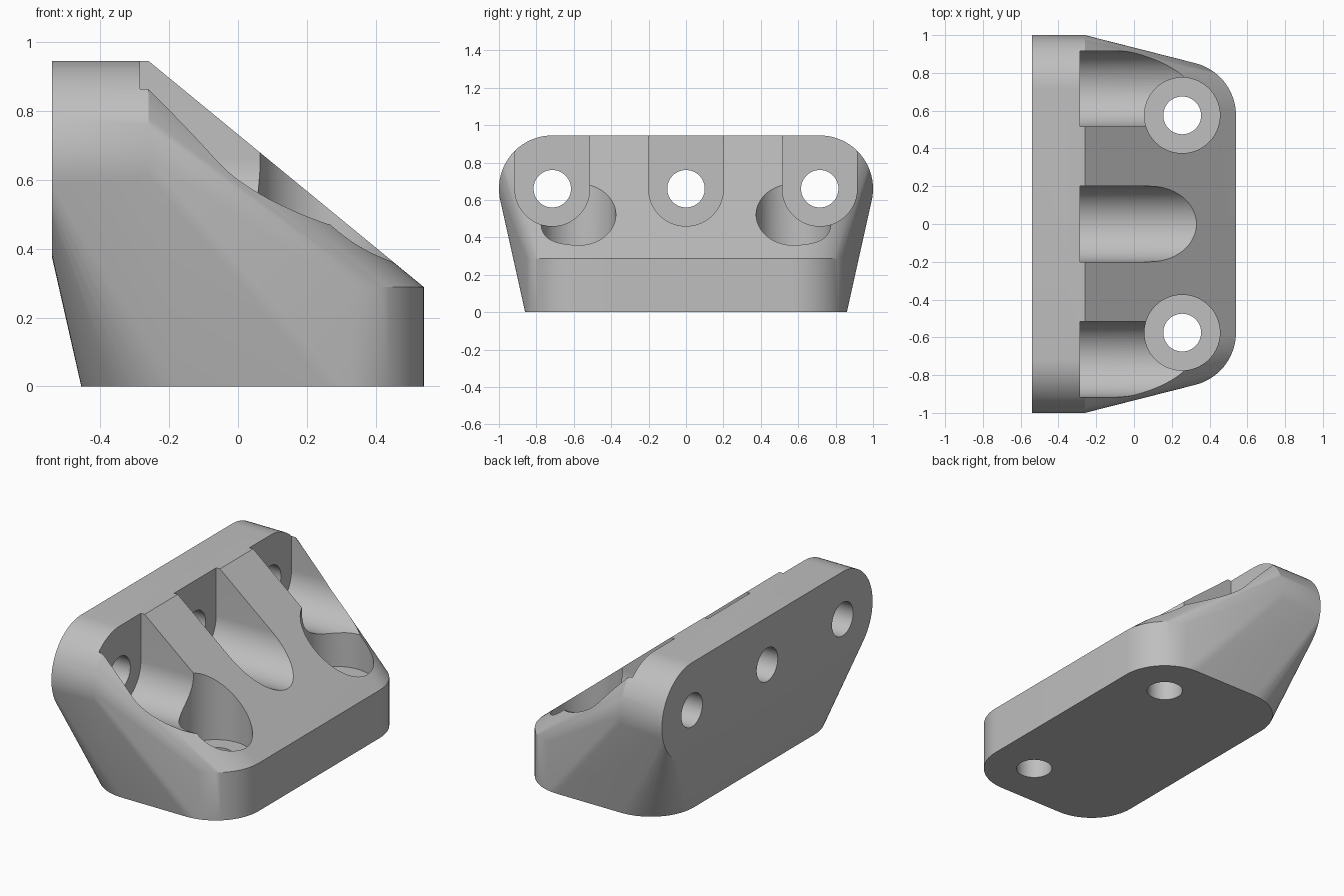
import bpy, bmesh
from math import sin, cos, pi, radians
from mathutils import Vector

cube = bpy.data.objects.get("Cube")
if cube:
    bpy.data.objects.remove(cube, do_unlink=True)

SEG = 72
CORNER, BORE, HOLE = 0.285, 0.2, 0.1
WALL_Y, WALL_Z = 0.715, 0.66       # outer bolt axes in the upright flange
BASE_X, BASE_Y = 0.255, 0.575      # bolt axes in the base flange

grey = bpy.data.materials.new("plain_grey")
grey.use_nodes = True
grey.diffuse_color = (0.52, 0.52, 0.52, 1)
grey.node_tree.nodes["Principled BSDF"].inputs["Base Color"].default_value = grey.diffuse_color


def ring(centre, radius, axis):
    """Circle of points around the x or z axis."""
    pts = []
    for i in range(SEG):
        a = 2 * pi * i / SEG
        u, v = radius * cos(a), radius * sin(a)
        pts.append(Vector(centre) + Vector((0, u, v) if axis == "X" else (u, v, 0)))
    return pts


def hull(name, points):
    """Convex solid wrapped around the points."""
    bm = bmesh.new()
    for p in points:
        bm.verts.new(p)
    bmesh.ops.remove_doubles(bm, verts=bm.verts, dist=1e-5)
    res = bmesh.ops.convex_hull(bm, input=bm.verts)
    spare = {g for g in res["geom_interior"] + res["geom_unused"]
             if isinstance(g, bmesh.types.BMVert)}
    bmesh.ops.delete(bm, geom=list(spare), context="VERTS")
    bmesh.ops.dissolve_limit(bm, angle_limit=radians(0.05), verts=bm.verts, edges=bm.edges)
    bmesh.ops.recalc_face_normals(bm, faces=bm.faces)
    me = bpy.data.meshes.new(name)
    bm.to_mesh(me)
    bm.free()
    me.materials.append(grey)
    obj = bpy.data.objects.new(name, me)
    bpy.context.collection.objects.link(obj)
    return obj


# Body: rounded upright flange blended into a rounded base flange
points = []
for s in (-1, 1):
    for x in (-0.54, -0.26):
        points += ring((x, s * WALL_Y, WALL_Z), CORNER, "X")
    for z in (0, 0.288):
        points += ring((BASE_X, s * BASE_Y, z), CORNER, "Z")
    points += ring((-0.17, s * BASE_Y, 0), CORNER, "Z")
body = hull("bracket_body", points)

cutters = []


def cylinder(name, start, end, radius, axis):
    cutters.append(hull(name, ring(start, radius, axis) + ring(end, radius, axis)))


# Open-topped slots and bolt holes through the upright flange
for y in (-WALL_Y, 0, WALL_Y):
    slot = []
    for x in (-0.285, 1):
        slot += ring((x, y, WALL_Z), BORE, "X")
        slot += [Vector((x, y + s * BORE, 1.5)) for s in (-1, 1)]
    cutters.append(hull("slot_cutter", slot))
    cylinder("wall_hole_cutter", (-1, y, WALL_Z), (0, y, WALL_Z), HOLE, "X")

# Counterbores and bolt holes through the base flange
for y in (-BASE_Y, BASE_Y):
    cylinder("counterbore_cutter", (BASE_X, y, 0.26), (BASE_X, y, 1.5), BORE, "Z")
    cylinder("base_hole_cutter", (BASE_X, y, -0.5), (BASE_X, y, 0.5), HOLE, "Z")

bpy.ops.object.select_all(action="DESELECT")
body.select_set(True)
bpy.context.view_layer.objects.active = body
for cutter in cutters:
    cutter.hide_render = True
    mod = body.modifiers.new("cut", "BOOLEAN")
    mod.operation, mod.solver, mod.object = "DIFFERENCE", "EXACT", cutter
    bpy.ops.object.modifier_apply(modifier=mod.name)
    bpy.data.objects.remove(cutter, do_unlink=True)

bpy.ops.object.shade_smooth_by_angle(angle=radians(25))
